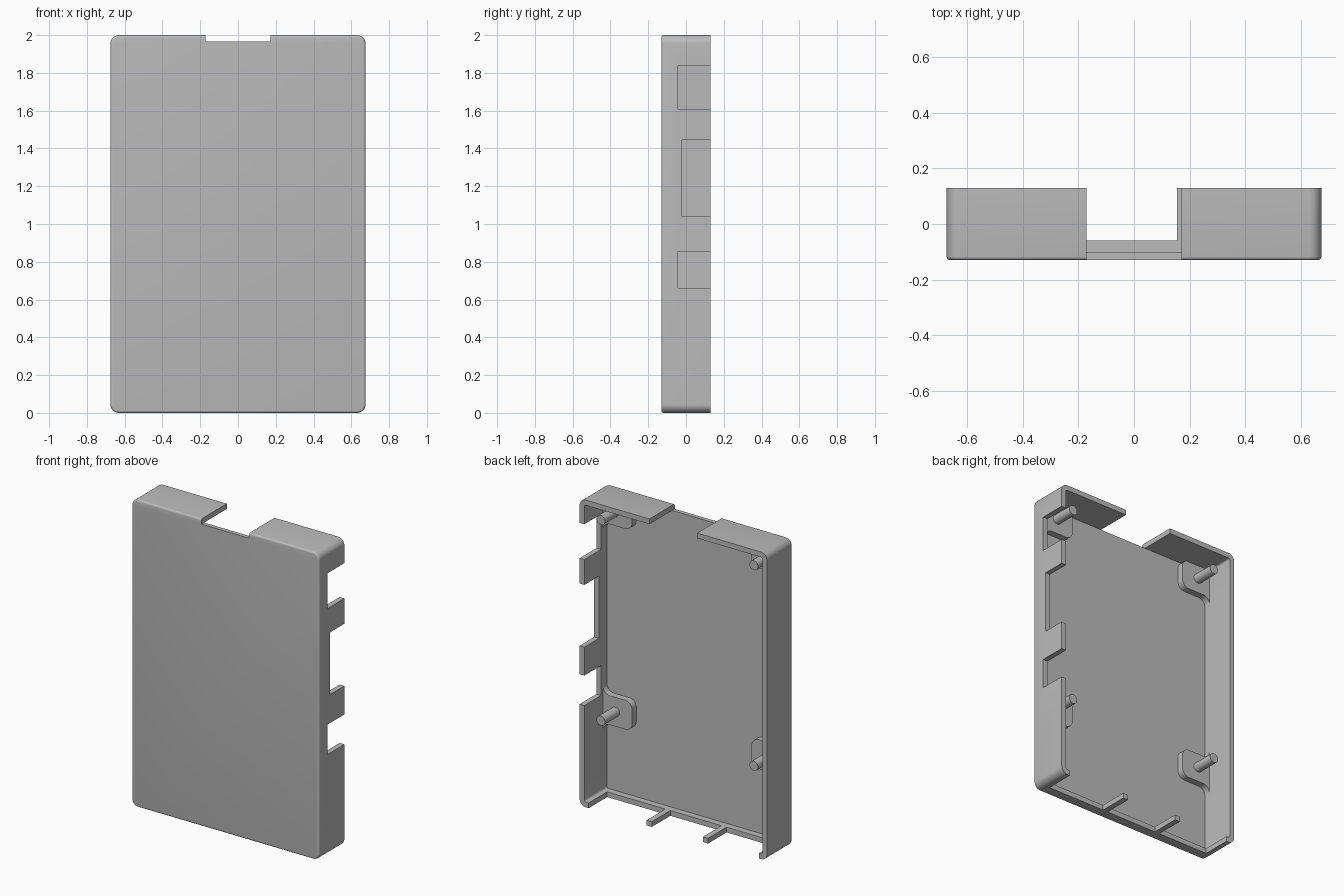
import bpy
import bmesh
from math import cos, sin, pi, radians

if "Cube" in bpy.data.objects:
    bpy.data.objects.remove(bpy.data.objects["Cube"], do_unlink=True)

grey = bpy.data.materials.new("plain grey")
grey.use_nodes = True
colour = (0.5, 0.5, 0.5, 1)
grey.diffuse_color = colour
grey.node_tree.nodes["Principled BSDF"].inputs["Base Color"].default_value = colour

# Overall sizes
HALF_W, HALF_D, TOP = 0.675, 0.13, 2.0
WALL, FLOOR = 0.034, -0.103
SHELF = -0.06


def arc(cx, cz, r, start, end, steps=10):
    """Points of an arc in the x-z plane, angles in degrees."""
    angles = [radians(start + (end - start) * i / steps) for i in range(steps + 1)]
    return [(cx + r * cos(a), cz + r * sin(a)) for a in angles]


def rounded_rect(x0, x1, z0, z1, r):
    return (arc(x1 - r, z1 - r, r, 0, 90) + arc(x0 + r, z1 - r, r, 90, 180)
            + arc(x0 + r, z0 + r, r, 180, 270) + arc(x1 - r, z0 + r, r, 270, 360))


def prism(name, outline, y0, y1, front_bevel=0):
    """Extrude an x-z outline from y0 to y1."""
    bm = bmesh.new()
    face = bm.faces.new([bm.verts.new((x, y0, z)) for x, z in outline])
    rim = list(face.edges)
    result = bmesh.ops.extrude_face_region(bm, geom=[face], use_keep_orig=True)
    moved = [v for v in result["geom"] if isinstance(v, bmesh.types.BMVert)]
    bmesh.ops.translate(bm, verts=moved, vec=(0, y1 - y0, 0))
    bmesh.ops.recalc_face_normals(bm, faces=bm.faces)
    if front_bevel:
        bmesh.ops.bevel(bm, geom=rim, offset=front_bevel, segments=4,
                        profile=0.5, affect="EDGES")
    mesh = bpy.data.meshes.new(name)
    bm.to_mesh(mesh)
    bm.free()
    mesh.materials.append(grey)
    obj = bpy.data.objects.new(name, mesh)
    bpy.context.collection.objects.link(obj)
    return obj


def box(name, x0, x1, y0, y1, z0, z1):
    return prism(name, [(x0, z0), (x1, z0), (x1, z1), (x0, z1)], y0, y1)


def activate(obj):
    bpy.ops.object.select_all(action="DESELECT")
    obj.select_set(True)
    bpy.context.view_layer.objects.active = obj


def cut(target, cutter):
    mod = target.modifiers.new("cut", "BOOLEAN")
    mod.operation, mod.solver, mod.object = "DIFFERENCE", "EXACT", cutter
    activate(target)
    bpy.ops.object.modifier_apply(modifier=mod.name)
    bpy.data.objects.remove(cutter, do_unlink=True)


# Open-backed tray with rounded corners
tray = prism("tray", rounded_rect(-HALF_W, HALF_W, 0, TOP, 0.045),
             -HALF_D, HALF_D, front_bevel=0.012)
cut(tray, prism("cavity", rounded_rect(WALL - HALF_W, HALF_W - WALL, WALL, TOP - WALL, 0.012),
                FLOOR, 0.3))

# Slot through the top wall
cut(tray, box("top_slot", -0.172, 0.172, -0.3, 0.3, TOP - WALL, 2.2))

# Port openings in the left wall
for z0, z1, depth in ((0.66, 0.855, -0.042), (1.04, 1.445, -0.02), (1.61, 1.84, -0.042)):
    cut(tray, box("port", 0.6, 0.8, depth, 0.3, z0, z1))

# Bottom openings, leaving a low wall and two posts
for x0, x1 in ((-0.615, -0.25), (-0.213, 0.155), (0.192, 0.61)):
    cut(tray, box("bottom_port", x0, x1, SHELF, 0.3, -0.1, WALL + 0.02))

activate(tray)
bpy.ops.object.shade_smooth_by_angle(angle=radians(35))


def pad_outline(side, z):
    """Rounded tab that flares where it meets the side wall."""
    inner, wall, half, r, flare = 0.43, HALF_W - WALL, 0.095, 0.05, 0.05
    upper = arc(inner + r, half - r, r, 180, 90) + arc(wall - flare, half + flare, flare, 270, 360)
    upper.append((wall + 0.01, half + flare))
    lower = [(x, -h) for x, h in reversed(upper)]
    # Keep the tab within the top wall
    return [(side * x, min(z + h, TOP - WALL + 0.005)) for x, h in upper + lower]


# Corner pads with locating pins
PIN_X, PIN_R = 0.551, 0.031
for side, side_name in ((1, "left"), (-1, "right")):
    for z, level in ((0.57, "lower"), (1.876, "upper")):
        pad = prism(f"{level}_{side_name}_pad", pad_outline(side, z), FLOOR - 0.005, SHELF)
        pin = prism(f"{level}_{side_name}_pin",
                    arc(side * PIN_X, z, PIN_R, 0, 360, 24)[:-1], SHELF - 0.01, 0.09)
        for part in (pad, pin):
            activate(part)
            bpy.ops.object.shade_smooth_by_angle(angle=radians(35))
